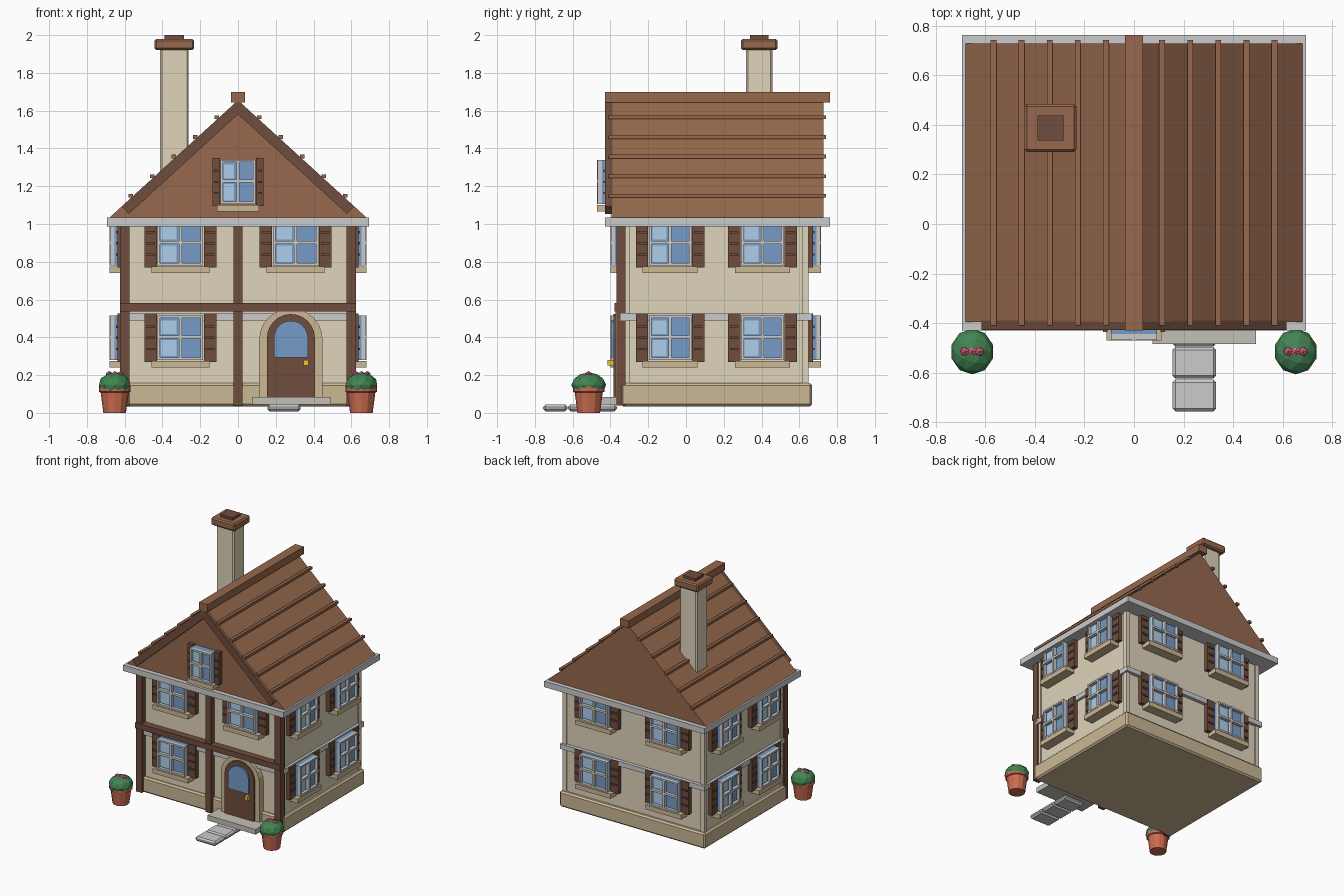
import bpy, bmesh
from math import pi, sin, cos, atan2, hypot
from mathutils import Matrix, Vector

if "Cube" in bpy.data.objects:
    bpy.data.objects.remove(bpy.data.objects["Cube"])

COL = dict(
    wall=(0.74, 0.66, 0.50), base=(0.60, 0.48, 0.30), timber=(0.16, 0.075, 0.047),
    roof=(0.31, 0.14, 0.075), glass=(0.18, 0.33, 0.57), glint=(0.42, 0.62, 0.82),
    stone=(0.55, 0.53, 0.48), clay=(0.60, 0.15, 0.08), leaf=(0.055, 0.23, 0.085),
    flower=(0.80, 0.13, 0.24), brass=(0.85, 0.55, 0.04))
MATS = {}
for key, c in COL.items():
    MATS[key] = bpy.data.materials.new(key)
    MATS[key].diffuse_color = (*c, 1)


def finish(name, bm, mat, M=Matrix(), bevel=0):
    bmesh.ops.recalc_face_normals(bm, faces=bm.faces)
    me = bpy.data.meshes.new(name)
    bm.to_mesh(me)
    bm.free()
    ob = bpy.data.objects.new(name, me)
    ob.matrix_world = M
    bpy.context.collection.objects.link(ob)
    if mat:
        me.materials.append(MATS[mat])
    if bevel:
        mod = ob.modifiers.new("bevel", 'BEVEL')
        mod.width, mod.segments = bevel, 1
    return ob


def boxes(name, mat, *specs, M=Matrix(), bevel=0):
    """One object from boxes given as (x0, x1, y0, y1, z0, z1)."""
    bm = bmesh.new()
    for x0, x1, y0, y1, z0, z1 in specs:
        T = Matrix.Translation(((x0 + x1) / 2, (y0 + y1) / 2, (z0 + z1) / 2))
        bmesh.ops.create_cube(bm, size=1, matrix=T @ Matrix.Diagonal((x1 - x0, y1 - y0, z1 - z0, 1)))
    return finish(name, bm, mat, M, bevel)


def prism(name, mat, pts, y0, y1):
    """Extrude an x-z outline along y."""
    bm = bmesh.new()
    f = bm.faces.new([bm.verts.new((x, y0, z)) for x, z in pts])
    ext = bmesh.ops.extrude_face_region(bm, geom=[f])["geom"]
    bmesh.ops.translate(bm, vec=(0, y1 - y0, 0), verts=[v for v in ext if isinstance(v, bmesh.types.BMVert)])
    return finish(name, bm, mat)


def arch(cx, half, bottom, spring, n=12):
    top = [(cx + half * cos(pi * i / n), spring + half * sin(pi * i / n)) for i in range(n + 1)]
    return [(cx - half, bottom), (cx + half, bottom)] + top


def window(place, pos, turn, w=0.12, shutter=0.066, h=0.235):
    """Window with its lower middle at pos, facing -y before turning."""
    M = Matrix.Translation(pos) @ Matrix.Rotation(turn, 4, 'Z')
    b, f0, f1, m = 0.013, -0.068, -0.045, h * 0.52
    boxes(place + "_glass", 'glass', (-w, w, -0.045, 0.01, 0, h), M=M)
    boxes(place + "_glass_glint", 'glint',
          (-w + 0.018, -0.02, -0.048, -0.04, 0.02, m - 0.015),
          (-w + 0.018, -0.02, -0.048, -0.04, m + 0.015, h - 0.025), M=M)
    boxes(place + "_frame", None,
          (-w, -w + b, f0, f1, 0, h), (w - b, w, f0, f1, 0, h),
          (-w, w, f0, f1, 0, b), (-w, w, f0, f1, h - b, h),
          (-0.008, 0.008, f0 - 0.002, f1, 0, h), (-w, w, f0 - 0.002, f1, m - 0.008, m + 0.008), M=M)
    leaves = []
    for s in (-1, 1):
        a, c = sorted((s * (w + 0.004), s * (w + 0.004 + shutter)))
        leaves.append((a, c, -0.028, 0.01, -0.01, h + 0.01))
        leaves += [(a + 0.01, c - 0.01, -0.036, -0.02, h * k - 0.006, h * k + 0.006)
                   for k in (0.25, 0.5, 0.75)]
    boxes(place + "_shutters", 'timber', *leaves, M=M)
    o = w + shutter * 0.5
    boxes(place + "_sill", 'base', (-o, o, -0.07, 0.01, -0.04, -0.004), M=M)


# Walls, plinth, corner boards and bands
boxes("walls", 'wall', (-0.605, 0.605, -0.325, 0.64, 0.05, 1.0))
boxes("plinth", 'base', (-0.63, 0.63, -0.345, 0.668, 0.035, 0.157), bevel=0.012)
boxes("corner_boards", 'wall', *[(x - 0.017, x + 0.017, y - 0.017, y + 0.017, 0.1, 1.0)
                                 for x in (-0.597, 0.597) for y in (-0.314, 0.632)])
boxes("floor_band", None, (-0.625, 0.625, -0.346, 0.667, 0.488, 0.526))
boxes("eave_slab", None, (-0.694, 0.694, -0.43, 0.762, 0.988, 1.034))

# Front timbering
boxes("timber_posts", 'timber', *[(x - 0.025, x + 0.025, -0.367, -0.32, 0.04, 0.99) for x in (-0.6, 0, 0.6)])
boxes("timber_beam", 'timber', (-0.626, 0.626, -0.378, -0.32, 0.538, 0.582))

# Roof, battens, ridge and gable trim
EAVE, BASE_Z, APEX = 0.685, 1.03, 1.655
slope = (APEX - BASE_Z) / EAVE
prism("roof", 'roof', [(-EAVE, BASE_Z), (EAVE, BASE_Z), (0, APEX)], -0.395, 0.728)
boxes("roof_battens", 'roof',
      *[(s * x - 0.012, s * x + 0.012, -0.41, 0.742, APEX - slope * x + 0.003, APEX - slope * x + 0.022)
        for s in (-1, 1) for x in (0.113, 0.227, 0.34, 0.454, 0.568)])
boxes("ridge_cap", 'roof', (-0.037, 0.037, -0.43, 0.762, 1.643, 1.70))
n = Vector((-slope, -1)).normalized() * 0.055
for s, side in ((-1, "left"), (1, "right")):
    top, low = Vector((0, APEX)), Vector((0.615, APEX - slope * 0.615))
    pts = [top, low, low + n, Vector((0, APEX - 0.055 * hypot(1, slope)))]
    prism("gable_trim_" + side, 'timber', [(s * p.x, p.y) for p in pts], -0.428, -0.39)

# Chimney
cx, cy = -0.337, 0.388
for name, mat, hx, hy, z0, z1, bev in (
        ("chimney_stack", 'wall', 0.076, 0.070, 1.15, 1.93, 0.01),
        ("chimney_cap", 'roof', 0.105, 0.097, 1.921, 1.98, 0.01),
        ("chimney_flue", 'timber', 0.052, 0.050, 1.97, 2.0, 0)):
    boxes(name, mat, (cx - hx, cx + hx, cy - hy, cy + hy, z0, z1), bevel=bev)

# Windows on all four walls and in the gable
for floor, z in (("lower", 0.28), ("upper", 0.78)):
    for i, x in enumerate((-0.305, 0.305)):
        if not (floor == "lower" and x > 0):
            window(f"front_{floor}_window_{i}", (x, -0.33, z), 0)
        window(f"back_{floor}_window_{i}", (x, 0.645, z), pi)
    for i, y in enumerate((-0.084, 0.405)):
        window(f"right_{floor}_window_{i}", (0.61, y, z), pi / 2, w=0.112)
        window(f"left_{floor}_window_{i}", (-0.61, y, z), -pi / 2, w=0.112)
window("gable_window", (0, -0.40, 1.105), 0, w=0.092, shutter=0.04)

# Door with arched surround
prism("door_surround", 'base', arch(0.28, 0.168, 0.06, 0.386), -0.372, -0.32)
prism("door", 'timber', arch(0.28, 0.127, 0.07, 0.396), -0.385, -0.33)
prism("door_glass", 'glass', arch(0.28, 0.09, 0.293, 0.398), -0.397, -0.37)
boxes("door_knob", 'brass', (0.346, 0.374, -0.415, -0.38, 0.25, 0.28))

# Doorstep and garden path
boxes("doorstep", 'stone', (0.075, 0.493, -0.485, -0.33, 0.045, 0.085))
for i, y in enumerate((-0.43, -0.56, -0.692)):
    boxes(f"path_stone_{i}", None, (0.155, 0.332, y - 0.064, y + 0.064, 0.008, 0.044), bevel=0.012)

# Potted plants either side
POT = [(0.060, 0), (0.074, 0.108), (0.083, 0.112), (0.083, 0.142), (0.07, 0.142)]
for s, side in ((-1, "left"), (1, "right")):
    T = Matrix.Translation((s * 0.653, -0.515, 0))
    bm = bmesh.new()
    rings = [[bm.verts.new((r * cos(2 * pi * k / 12), r * sin(2 * pi * k / 12), z)) for k in range(12)]
             for r, z in POT]
    for a, b in zip(rings, rings[1:]):
        for k in range(12):
            bm.faces.new((a[k], a[(k + 1) % 12], b[(k + 1) % 12], b[k]))
    bm.faces.new(rings[0])
    bm.faces.new(rings[-1])
    finish("pot_" + side, bm, 'clay', T)
    bm = bmesh.new()
    bmesh.ops.create_icosphere(bm, subdivisions=2, radius=0.092,
                               matrix=Matrix.Translation((0, 0, 0.148)) @ Matrix.Diagonal((0.95, 1, 0.72, 1)))
    finish("foliage_" + side, bm, 'leaf', T)
    bm = bmesh.new()
    for x in (-0.03, 0, 0.03):
        bmesh.ops.create_icosphere(bm, subdivisions=1, radius=0.02,
                                   matrix=Matrix.Translation((x, 0, 0.202)))
    finish("flowers_" + side, bm, 'flower', T)

for m in bpy.data.materials:
    if m.users and not m.is_grease_pencil:
        m.use_nodes = True
        m.node_tree.nodes["Principled BSDF"].inputs["Base Color"].default_value = m.diffuse_color
